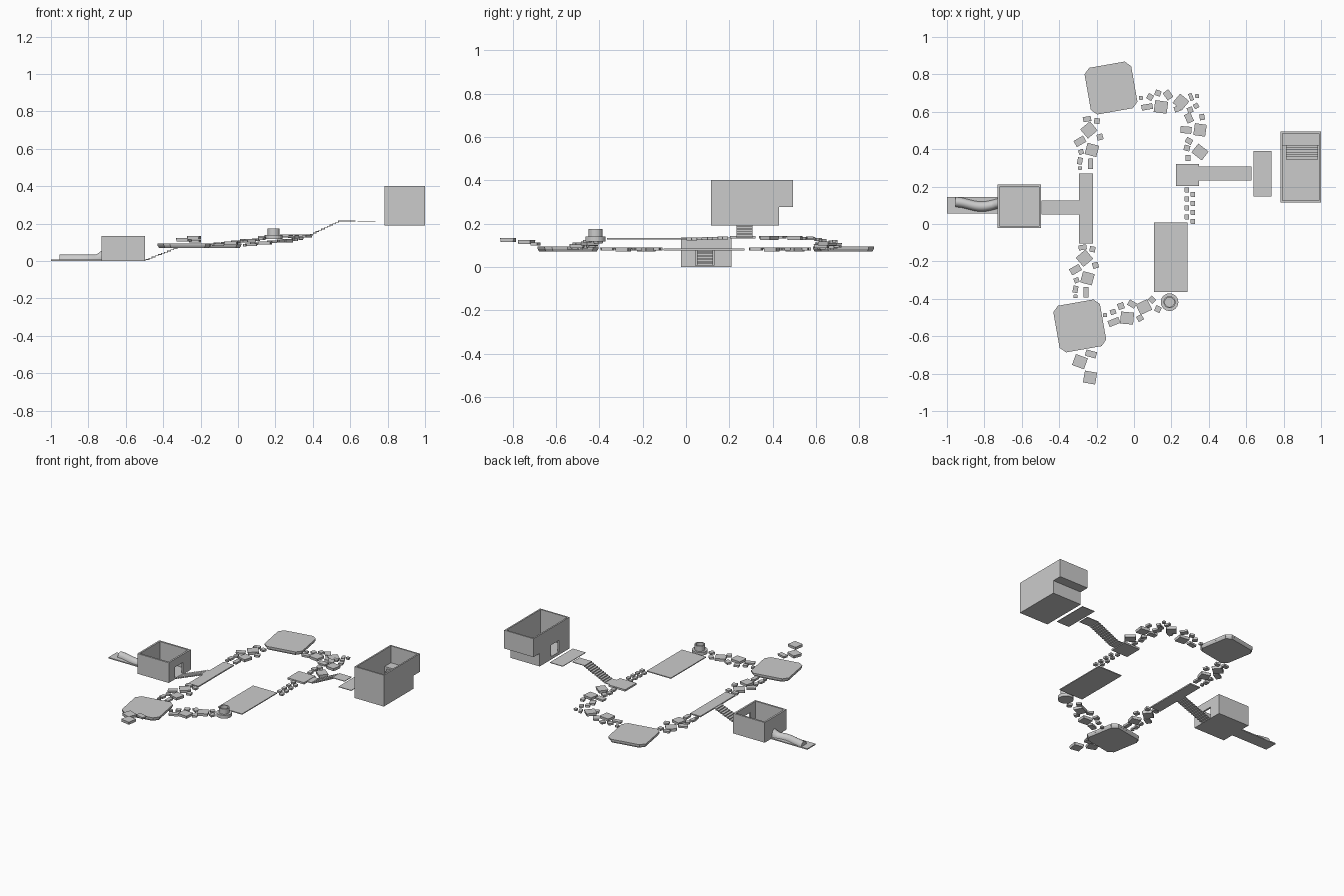
import bpy, bmesh, math
from mathutils import Matrix, Vector

if "Cube" in bpy.data.objects:
    bpy.data.objects.remove(bpy.data.objects["Cube"])


def make(name, bm):
    bmesh.ops.recalc_face_normals(bm, faces=bm.faces)
    me = bpy.data.meshes.new(name)
    bm.to_mesh(me)
    bm.free()
    ob = bpy.data.objects.new(name, me)
    bpy.context.collection.objects.link(ob)
    return ob


def add_box(bm, x0, x1, y0, y1, z0, z1):
    m = Matrix.Translation(((x0 + x1) / 2, (y0 + y1) / 2, (z0 + z1) / 2)) @ Matrix.Diagonal((x1 - x0, y1 - y0, z1 - z0, 1))
    bmesh.ops.create_cube(bm, size=1, matrix=m)


def boxes(name, specs):
    bm = bmesh.new()
    for s in specs:
        add_box(bm, *s)
    return make(name, bm)


def slab(bm, cx, cy, w, d, deg, z0, z1, cut, taper):
    """Rotated slab with clipped corners and a slightly narrower underside."""
    rot = Matrix.Rotation(math.radians(deg), 3, 'Z')
    rings = []
    for z, k in ((z0, taper), (z1, 1)):
        ring = []
        for sx, sy in ((1, 1), (-1, 1), (-1, -1), (1, -1)):
            a = (sx * (w / 2 - cut), sy * d / 2)
            b = (sx * w / 2, sy * (d / 2 - cut))
            for p in ((b, a) if sx * sy > 0 else (a, b)):
                ring.append(bm.verts.new(rot @ Vector((p[0] * k, p[1] * k, 0)) + Vector((cx, cy, z))))
        rings.append(ring)
    bm.faces.new(rings[0])
    bm.faces.new(rings[1])
    for i in range(8):
        j = (i + 1) % 8
        bm.faces.new((rings[0][i], rings[0][j], rings[1][j], rings[1][i]))


def stones(name, data, height, off=(0, 0)):
    """Stepping stones: x, y, width, depth (hundredths), angle."""
    bm = bmesh.new()
    for i, (x, y, w, d, a) in enumerate(data):
        top = height(i / (len(data) - 1))
        thick = 0.018 if w * d > 30 else 0.013
        slab(bm, (x + off[0]) / 100, (y + off[1]) / 100, w / 100, d / 100, a, top - thick, top, 0.0015, 0.95)
    return make(name, bm)


def stairs(name, start, end, lo, hi, n, axis='x', t=0.004):
    """Thin folded flight of treads and risers."""
    specs = []
    run, rise = (end[0] - start[0]) / n, (end[1] - start[1]) / n
    for i in range(n):
        a, z = start[0] + i * run, start[1] + i * rise
        for u0, u1, z0, z1 in ((a, a + run, z + rise - t, z + rise), (a, a + t, z - t, z + rise - t)):
            specs.append((u0, u1, lo, hi, z0, z1) if axis == 'x' else (lo, hi, u0, u1, z0, z1))
    return boxes(name, specs)


# Lower room: open box with a doorway toward the stairs
W = 0.012
X0, X1, Y0, Y1, H = -0.73, -0.497, -0.022, 0.21, 0.135
boxes("lower_room", [
    (X0, X1, Y0, Y1, 0, 0.006),
    (X0, X0 + W, Y0, Y1, 0.006, H),
    (X0 + W, X1, Y0, Y0 + W, 0.006, H),
    (X0 + W, X1, Y1 - W, Y1, 0.006, H),
    (X1 - W, X1, Y0 + W, 0.045, 0.006, H),
    (X1 - W, X1, 0.13, Y1 - W, 0.006, H),
    (X1 - W, X1, 0.045, 0.13, 0.08, H)])

# Entrance ground strip and the winding tunnel on it
boxes("entrance_ground", [(-1.0, X0, 0.057, 0.145, 0, 0.007)])
bm = bmesh.new()
prev = None
N = 24
for i in range(N + 1):
    t = i / N
    x = -0.955 + t * (X0 + 0.955)
    cy = 0.105 + 0.012 * math.cos(t * math.pi * 1.6)
    h = 0.035 + 0.02 * max(0, (t - 0.88) / 0.12)
    ring = [bm.verts.new((x, cy + 0.027 * math.cos(a), 0.005 + (h - 0.005) * math.sin(a)))
            for a in [math.pi * k / 10 for k in range(11)]]
    if prev:
        for k in range(10):
            bm.faces.new((prev[k], prev[k + 1], ring[k + 1], ring[k]))
    else:
        bm.faces.new(ring)
    prev = ring
tunnel = make("winding_tunnel", bm)
bpy.context.view_layer.objects.active = tunnel
tunnel.select_set(True)
bpy.ops.object.shade_smooth_by_angle()
tunnel.select_set(False)

# Stairs and flat walkways
stairs("lower_stairs", (-0.495, 0.004), (-0.295, 0.082), 0.05, 0.125, 12)
boxes("long_walkway", [(-0.295, -0.22, -0.105, 0.27, 0.076, 0.084)])
boxes("square_landing", [(0.225, 0.347, 0.203, 0.322, 0.13, 0.142)])
stairs("upper_stairs", (0.385, 0.138), (0.55, 0.216), 0.232, 0.308, 11)
boxes("upper_stair_ends", [(0.347, 0.389, 0.232, 0.308, 0.136, 0.14),
                           (0.55, 0.627, 0.232, 0.308, 0.212, 0.216)])
boxes("door_plate", [(0.64, 0.735, 0.148, 0.39, 0.211, 0.215)])
boxes("wide_plate", [(0.106, 0.285, -0.364, 0.008, 0.127, 0.133)])

# Two large clipped platforms
for name, cx, cy in (("back_platform", -0.123, 0.727), ("front_platform", -0.29, -0.545)):
    bm = bmesh.new()
    slab(bm, cx, cy, 0.253, 0.253, 10, 0.082, 0.094, 0.03, 0.99)
    slab(bm, cx, cy, 0.25, 0.25, 10, 0.07, 0.082, 0.03, 0.95)
    make(name, bm)

# Stepping stone trails
side = [(-25.1, 56.1, 4.3, 2.7, 10), (-19.8, 55.1, 3, 3, -10), (-24.1, 50.3, 6.8, 6.4, 40),
        (-28.9, 44.2, 5.9, 3.7, 30), (-18.2, 46.5, 3.2, 3.2, 15), (-22.5, 39.6, 6.4, 6.2, -15),
        (-28.3, 38.5, 2.7, 2.7, 20), (-28.9, 33.7, 2.7, 3.7, -10), (-23.2, 32.1, 2.7, 5.6, 0),
        (-28.9, 29.9, 2, 1.8, 0)]
stones("left_back_stones", side, lambda t: 0.089)
stones("left_front_stones", side, lambda t: 0.089, (-2.4, -68.6))
stones("right_back_stones", [
    (3.7, 67.4, 2, 2, 0), (7, 62.6, 6, 3, 10), (8.6, 67.9, 3.2, 3.2, -30), (12.8, 70, 3.2, 3, -20),
    (14.4, 62.6, 7, 6.4, -8), (18.2, 69, 4.8, 3.7, -55), (23, 61.5, 3, 3, 20), (25.1, 65.2, 6.4, 6.4, -40),
    (30.5, 67.9, 2, 4, 20), (33.7, 68.4, 2, 2, 0), (33.2, 63.1, 2.7, 2.7, 30), (30, 61, 3, 3, 20),
    (29.4, 56.7, 3.7, 5, 25), (36.4, 57.2, 2.7, 3.2, 10), (27.8, 50.3, 5.9, 3.7, -5),
    (35.3, 50.3, 6.4, 6.4, -8), (29.4, 44.4, 3.7, 3, -30), (28.3, 40.6, 3.2, 3, -15),
    (35.3, 38.5, 7, 6, -38), (28.9, 35.3, 2.7, 3.2, 0)], lambda t: 0.09 + 0.053 * min(1, t * 1.4))
stones("right_front_stones", [
    (-15.5, -48.7, 2, 2, 0), (-10.7, -52.4, 6.2, 3.4, 22), (-11.2, -47, 3, 2.7, 20), (-7, -43.9, 3.4, 3.4, 20),
    (-3.7, -50.3, 7, 6.4, -5), (-1.1, -42.8, 4.3, 3.2, -30), (3.2, -50.3, 3.2, 3.2, 30),
    (5.3, -44.4, 6.8, 6.2, 25), (9.6, -40.5, 3.4, 3, -45), (12.8, -45.5, 3.2, 3.2, -25)],
    lambda t: 0.09 + 0.035 * t)
stones("loose_front_stones", [(-23, -69.5, 5.9, 3.4, -15), (-28.9, -73.6, 6.8, 6.2, -20),
                              (-23.5, -82.1, 6.6, 6.4, -10)], lambda t: 0.112 + 0.022 * t)
stones("landing_stones", [(28.3 + 3.2 * (i % 2), 18.2 - 2.4 * i, 2.4, 2.6, 0) for i in range(8)],
       lambda t: 0.14 - 0.005 * t)

# Round pedestal with a hollow collar (lathed profile)
bm = bmesh.new()
prof = [(0, 0.118), (0.047, 0.118), (0.047, 0.14), (0.032, 0.14), (0.032, 0.175), (0.025, 0.175), (0.025, 0.15), (0, 0.15)]
vs = [bm.verts.new((0.19 + r, -0.418, z)) for r, z in prof]
es = [bm.edges.new(p) for p in zip(vs, vs[1:])]
bmesh.ops.spin(bm, geom=vs + es, cent=(0.19, -0.418, 0), axis=(0, 0, 1), angle=math.tau, steps=24)
bmesh.ops.remove_doubles(bm, verts=bm.verts, dist=1e-5)
make("round_pedestal", bm)

# Upper room: lower storey with a doorway, wider upper storey over a ledge
A, B, S, M, E = 0.783, 1.0, 0.115, 0.43, 0.495
Z0, Z1, Z2, W = 0.19, 0.287, 0.4, 0.01
boxes("upper_room", [
    (A, B, S, M, Z0, Z0 + 0.02),
    (A, B, S, S + W, Z0 + 0.02, Z2),
    (B - W, B, S + W, M, Z0 + 0.02, Z1),
    (A, A + W, S + W, 0.225, Z0 + 0.02, Z1),
    (A, A + W, 0.31, M, Z0 + 0.02, Z1),
    (A + W, B - W, M - W, M, Z0 + 0.02, Z1 - W),
    (A, B, M - W, E, Z1 - W, Z1),
    (A, A + W, S + W, E, Z1, Z2),
    (B - W, B, S + W, E, Z1, Z2),
    (A + W, B - W, E - W, E, Z1, Z2)])
stairs("room_stairs", (0.345, 0.21), (0.435, Z1), 0.812, 0.985, 7, 'y')
